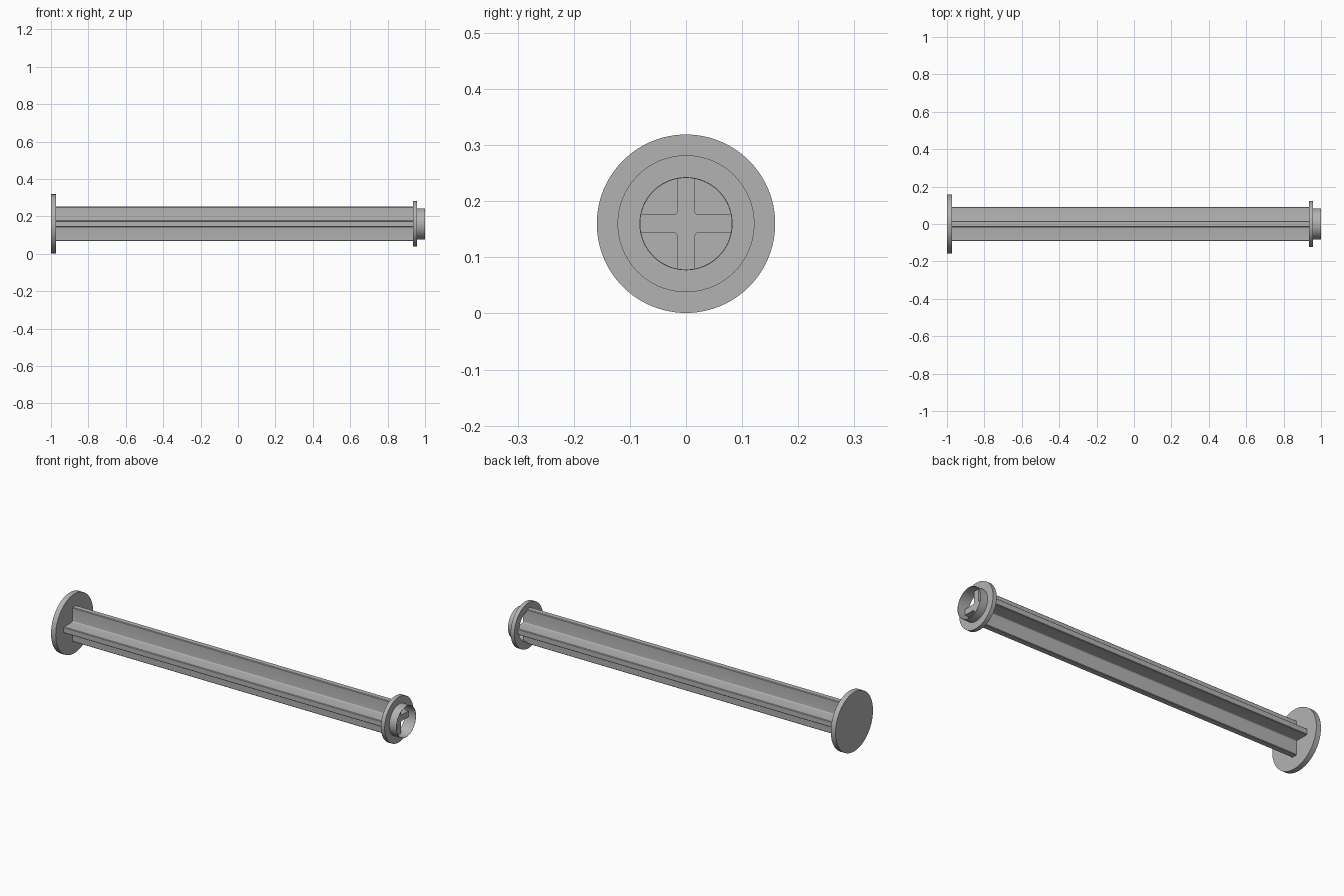
import bpy, bmesh, math

if "Cube" in bpy.data.objects:
    bpy.data.objects.remove(bpy.data.objects["Cube"])

CZ = 0.16  # height of the long axis
grey = bpy.data.materials.new("plain grey")
grey.diffuse_color = (0.45, 0.45, 0.45, 1)
grey.use_nodes = True
grey.node_tree.nodes["Principled BSDF"].inputs["Base Color"].default_value = grey.diffuse_color


def finish(name, bm, smooth=True):
    bmesh.ops.recalc_face_normals(bm, faces=bm.faces)
    me = bpy.data.meshes.new(name)
    bm.to_mesh(me)
    bm.free()
    me.materials.append(grey)
    ob = bpy.data.objects.new(name, me)
    bpy.context.collection.objects.link(ob)
    if smooth:
        bpy.ops.object.select_all(action='DESELECT')
        ob.select_set(True)
        bpy.context.view_layer.objects.active = ob
        bpy.ops.object.shade_smooth_by_angle(angle=math.radians(30))
    return ob


def extrude_x(name, outline, x0, x1):
    """Extrude a (y, z) outline around the axis from x0 to x1."""
    bm = bmesh.new()
    a = [bm.verts.new((x0, y, CZ + z)) for y, z in outline]
    b = [bm.verts.new((x1, y, CZ + z)) for y, z in outline]
    n = len(a)
    bm.faces.new(a)
    bm.faces.new(b)
    for i in range(n):
        j = (i + 1) % n
        bm.faces.new((a[i], a[j], b[j], b[i]))
    return finish(name, bm)


def ring_x(name, r_in, r_out, x0, x1, n=96):
    """Open ring with a rectangular section, around the axis."""
    bm = bmesh.new()
    loops = []
    for x, r in ((x0, r_out), (x1, r_out), (x1, r_in), (x0, r_in)):
        loops.append([bm.verts.new((x, r * math.cos(2 * math.pi * i / n),
                                    CZ + r * math.sin(2 * math.pi * i / n))) for i in range(n)])
    for k in range(4):
        p, q = loops[k], loops[(k + 1) % 4]
        for i in range(n):
            j = (i + 1) % n
            bm.faces.new((p[i], p[j], q[j], q[i]))
    return finish(name, bm)


# Large end disc
circle = [(0.159 * math.cos(2 * math.pi * i / 96), 0.159 * math.sin(2 * math.pi * i / 96)) for i in range(96)]
extrude_x("end_disc", circle, -1.0, -0.972)

# Cross-shaped beam with filleted inner corners and slightly eased edges
w, h, f, e = 0.016, 0.092, 0.006, 0.003
quarter = [(h, w - e), (h - e, w)]
for k in range(5):
    t = math.radians(270 - 22.5 * k)
    quarter.append((w + f + f * math.cos(t), w + f + f * math.sin(t)))
quarter += [(w, h - e), (w - e, h)]
cross = []
for k in range(4):
    c, s = round(math.cos(k * math.pi / 2)), round(math.sin(k * math.pi / 2))
    cross += [(c * y - s * z, s * y + c * z) for y, z in quarter]
extrude_x("cross_beam", cross, -0.972, 0.945)

# Inner cross ends, trimmed to the flange opening
inner = []
for y, z in cross:
    r = math.hypot(y, z)
    m = min(1, 0.0825 / r)
    inner.append((max(-w, min(w, y)) if abs(y) < abs(z) and r > 0.06 else y * m,
                  max(-w, min(w, z)) if abs(z) < abs(y) and r > 0.06 else z * m))
inner = [(max(-0.0815, min(0.0815, y)), max(-0.0815, min(0.0815, z))) for y, z in inner]
extrude_x("cross_tip", inner, 0.945, 0.957)

# Flange around the beam end and the thin open collar beyond it
ring_x("flange", 0.0825, 0.122, 0.935, 0.957)
ring_x("collar", 0.0815, 0.083, 0.957, 1.0)
